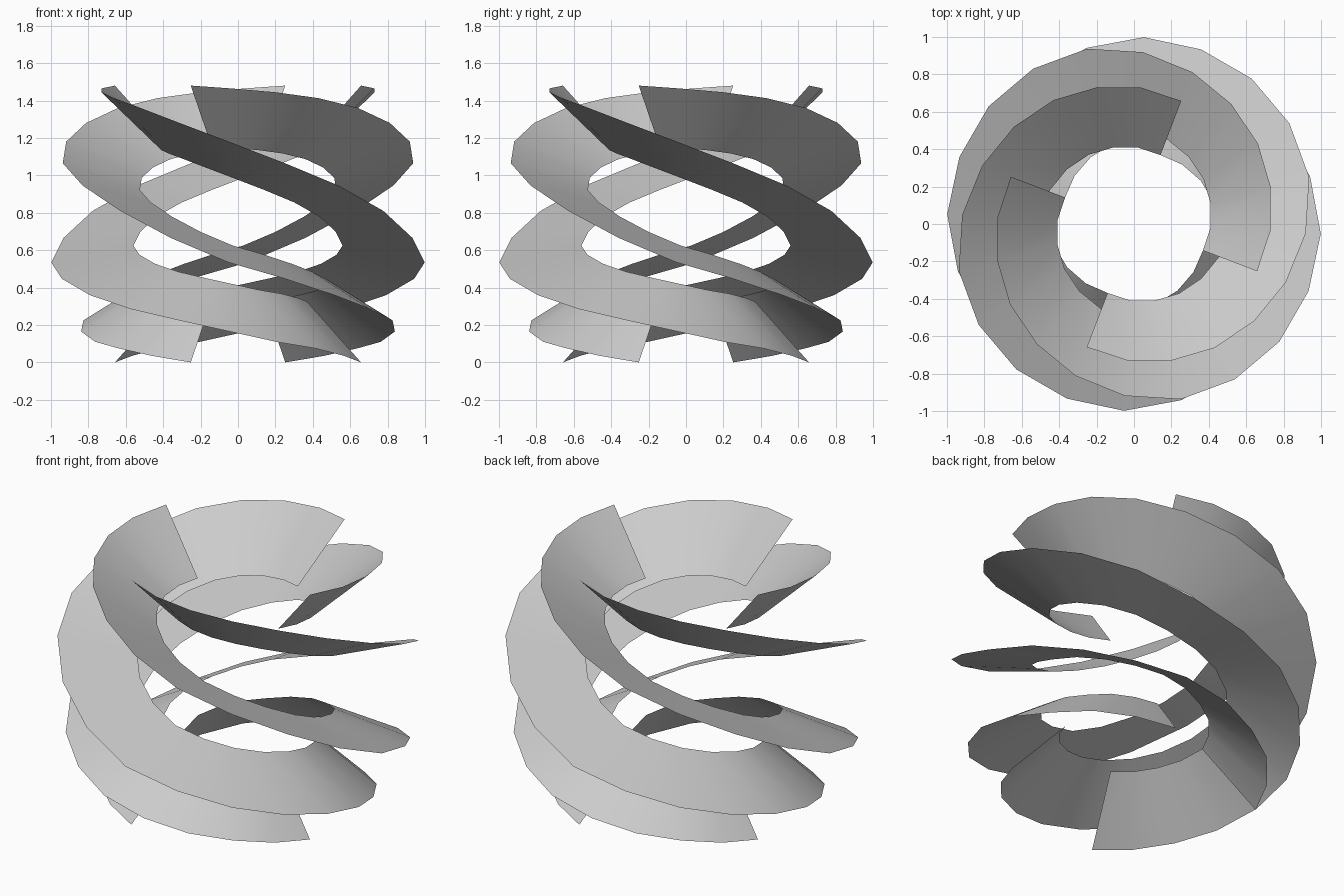
import bpy, bmesh, math

if "Cube" in bpy.data.objects:
    bpy.data.objects.remove(bpy.data.objects["Cube"])

# outer edge of one blade: (radius, height) every 18 degrees, top to bottom
EDGE = [(.705, 1.48), (.73, 1.465), (.757, 1.445), (.79, 1.413), (.826, 1.36),
        (.87, 1.28), (.92, 1.18), (.97, 1.065), (.99, .945), (1.0, .81),
        (1.0, .665), (1.0, .535), (.975, .447), (.945, .36), (.91, .285),
        (.885, .225), (.84, .165), (.79, .11), (.76, .075), (.73, .035), (.705, 0)]
MID_Z, INNER = .74, .56      # inner edge is the outer edge shrunk to the centre
START, STEP = math.radians(69), math.radians(18)


def spiral_blade(name, turn):
    bm = bmesh.new()
    pairs = []
    for i, (r, z) in enumerate(EDGE):
        a = START + turn + i * STEP
        x, y = r * math.cos(a), r * math.sin(a)
        outer = bm.verts.new((x, y, z))
        inner = bm.verts.new((x * INNER, y * INNER, MID_Z + (z - MID_Z) * INNER))
        pairs.append((outer, inner))
    for (o1, i1), (o2, i2) in zip(pairs, pairs[1:]):
        bm.faces.new((i1, o1, o2, i2)).smooth = True
    me = bpy.data.meshes.new(name)
    bm.to_mesh(me)
    bm.free()
    bpy.context.collection.objects.link(bpy.data.objects.new(name, me))


# four identical blades around the vertical axis
for k in range(4):
    spiral_blade(f"spiral_blade_{k + 1}", k * math.pi / 2)
